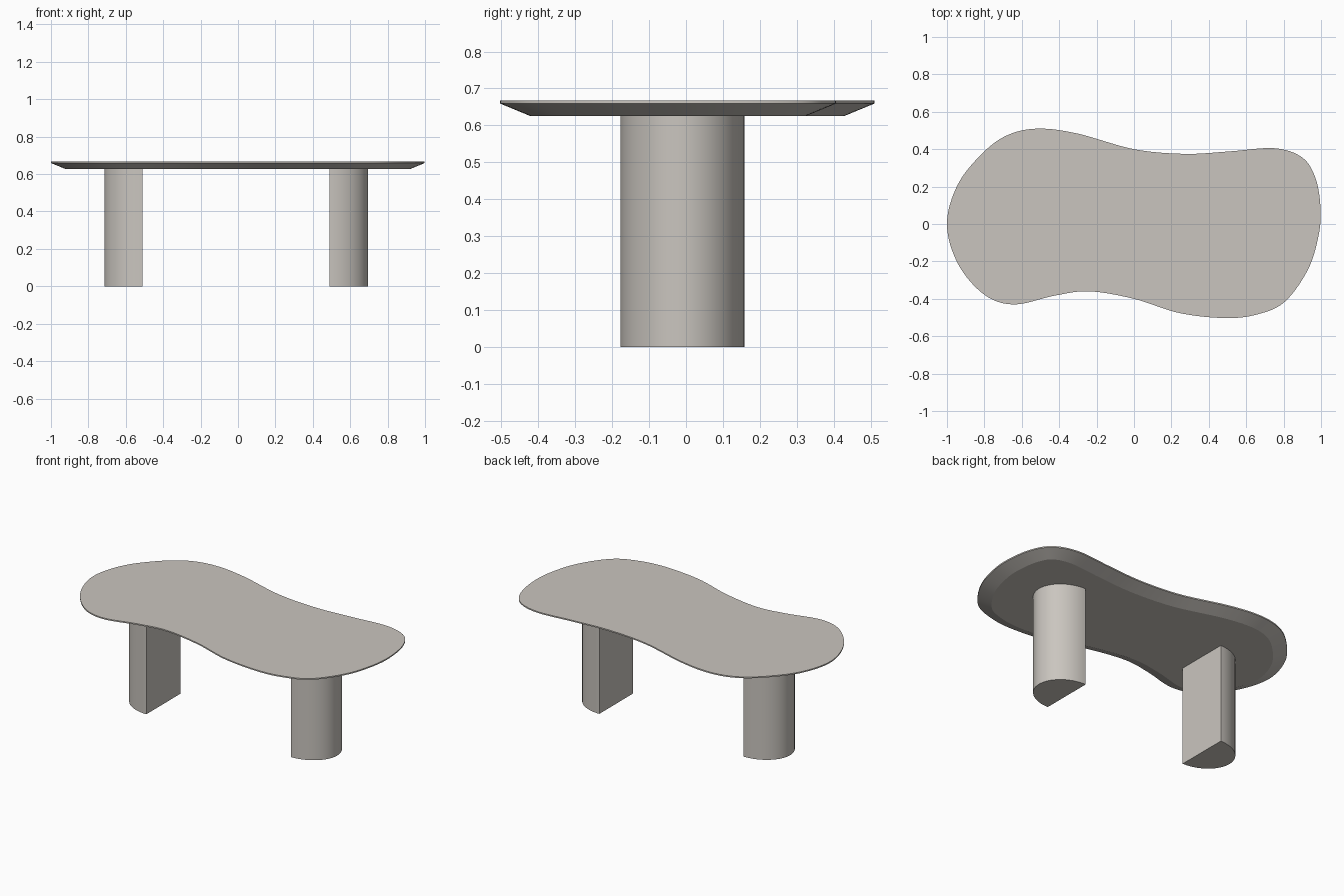
import bpy, bmesh, math
from mathutils import Vector

if "Cube" in bpy.data.objects:
    bpy.data.objects.remove(bpy.data.objects["Cube"])

stone = bpy.data.materials.new("warm grey stone")
stone.diffuse_color = (0.59, 0.56, 0.52, 1)
stone.use_nodes = True
stone.node_tree.nodes["Principled BSDF"].inputs["Base Color"].default_value = stone.diffuse_color

# Wavy table outline, clockwise seen from above
OUTLINE = [(-1, 0), (-0.94, 0.215), (-0.80, 0.388), (-0.665, 0.48), (-0.505, 0.51),
           (-0.30, 0.483), (0, 0.40), (0.27, 0.375), (0.51, 0.388), (0.75, 0.405),
           (0.90, 0.355), (0.972, 0.24), (0.998, 0.07), (0.983, -0.08), (0.927, -0.25),
           (0.805, -0.417), (0.66, -0.483), (0.49, -0.503), (0.243, -0.476), (0, -0.40),
           (-0.24, -0.36), (-0.425, -0.383), (-0.64, -0.43), (-0.80, -0.378), (-0.94, -0.215)]


def smooth_loop(points, steps):
    """Closed Catmull-Rom spline: list of (position, outward normal)."""
    p = [Vector(q) for q in points]
    n, out = len(p), []
    for i in range(n):
        a, b, c, d = p[i - 1], p[i], p[(i + 1) % n], p[(i + 2) % n]
        c1, c2, c3 = c - a, 2 * a - 5 * b + 4 * c - d, 3 * b - a - 3 * c + d
        for k in range(steps):
            t = k / steps
            pos = b + (c1 * t + c2 * t * t + c3 * t ** 3) / 2
            tan = (c1 + 2 * c2 * t + 3 * c3 * t * t).normalized()
            out.append((pos, Vector((-tan.y, tan.x))))
    return out


def loft(name, rings, angle):
    """Solid through stacked rings of equal point count, capped at both ends."""
    bm = bmesh.new()
    loops = [[bm.verts.new(co) for co in ring] for ring in rings]
    n = len(loops[0])
    for lo, hi in zip(loops, loops[1:]):
        for i in range(n):
            j = (i + 1) % n
            bm.faces.new((lo[i], lo[j], hi[j], hi[i]))
    bm.faces.new(loops[0])
    bm.faces.new(loops[-1])
    bmesh.ops.recalc_face_normals(bm, faces=bm.faces)
    me = bpy.data.meshes.new(name)
    bm.to_mesh(me)
    bm.free()
    me.materials.append(stone)
    ob = bpy.data.objects.new(name, me)
    bpy.context.collection.objects.link(ob)
    bpy.ops.object.select_all(action='DESELECT')
    ob.select_set(True)
    bpy.context.view_layer.objects.active = ob
    bpy.ops.object.shade_smooth_by_angle(angle=math.radians(angle))
    return ob


# Table top: thin rim with a wide undercut chamfer
edge = smooth_loop(OUTLINE, 8)
rings = [[(*(p - n * inset), z) for p, n in edge]
         for inset, z in ((0.08, 0.626), (0, 0.659), (0, 0.667))]
loft("table_top", rings, 15)

# Legs: half-oval columns, flat side facing inward
for name, side, flat_x in (("left_leg", -1, -0.51), ("right_leg", 1, 0.49)):
    arc = [math.pi * (i / 40 - 0.5) for i in range(41)]
    rings = [[(flat_x + side * 0.205 * math.cos(a), -0.01 + 0.168 * math.sin(a), z) for a in arc]
             for z in (0, 0.627)]
    loft(name, rings, 30)
